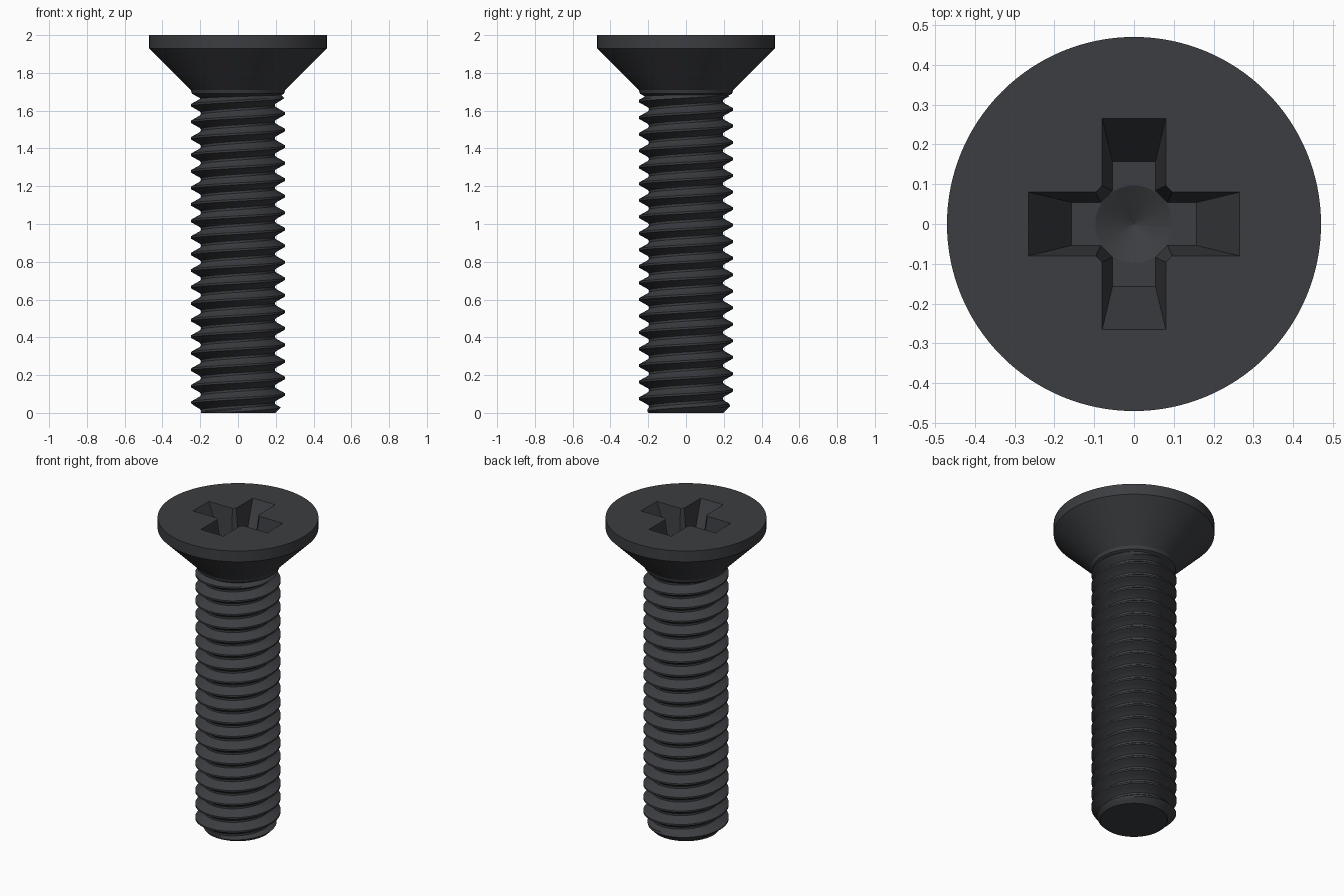
import bpy, bmesh, math

if "Cube" in bpy.data.objects:
    bpy.data.objects.remove(bpy.data.objects["Cube"])

PITCH, ROOT, CREST = 0.0875, 0.197, 0.25
TAU = 2 * math.pi

mat = bpy.data.materials.new("dark_steel")
mat.diffuse_color = (0.045, 0.047, 0.052, 1)
mat.use_nodes = True
mat.node_tree.nodes["Principled BSDF"].inputs["Base Color"].default_value = mat.diffuse_color


def finish(bm, name):
    bmesh.ops.remove_doubles(bm, verts=bm.verts[:], dist=1e-5)
    bmesh.ops.recalc_face_normals(bm, faces=bm.faces[:])
    me = bpy.data.meshes.new(name)
    bm.to_mesh(me)
    bm.free()
    me.materials.append(mat)
    ob = bpy.data.objects.new(name, me)
    bpy.context.collection.objects.link(ob)
    return ob


def loft(name, rings):
    """Join equal-length closed rings of points and cap both ends."""
    bm = bmesh.new()
    vs = [[bm.verts.new(p) for p in ring] for ring in rings]
    n = len(vs[0])
    for a, b in zip(vs, vs[1:]):
        for i in range(n):
            j = (i + 1) % n
            bm.faces.new((a[i], a[j], b[j], b[i]))
    bm.faces.new(vs[0])
    bm.faces.new(vs[-1])
    return finish(bm, name)


def circle(r, z, n):
    return [(r * math.cos(TAU * i / n), r * math.sin(TAU * i / n), z) for i in range(n)]


def cross(t, z_top=2.0, depth=0.22):
    """Cross outline at fraction t of the recess depth (0 = top)."""
    ext, w, c = 0.265 - 0.108 * t, 0.08 - 0.026 * t, 0.016 + 0.014 * t
    pts = []
    for q in range(4):
        co, si = ((1, 0), (0, 1), (-1, 0), (0, -1))[q]
        for x, y in ((ext, -w), (ext, w), (w + c, w), (w, w + c)):
            pts.append((x * co - y * si, x * si + y * co, z_top - depth * t))
    return pts


def smooth(ob, angle):
    bpy.ops.object.select_all(action='DESELECT')
    ob.select_set(True)
    bpy.context.view_layer.objects.active = ob
    bpy.ops.object.shade_smooth_by_angle(angle=math.radians(angle))


# Countersunk head
head = loft("head", [circle(r, z, 128) for r, z in
                     ((0.19, 1.66), (0.244, 1.69), (0.25, 1.71), (0.47, 1.93), (0.47, 2.0))])

# Cross recess: tapered cross plus a shallow conical centre
cutters = [loft("recess_cross_cutter", [cross(-0.2), cross(1)]),
           loft("recess_cone_cutter", [circle(r, z, 48) for r, z in
                                       ((0.0004, 1.73), (0.097, 1.78), (0.0004, 1.82))])]
for cutter in cutters:
    cutter.hide_render = True
    mod = head.modifiers.new("recess", 'BOOLEAN')
    mod.operation = 'DIFFERENCE'
    mod.solver = 'EXACT'
    mod.object = cutter
    bpy.context.view_layer.objects.active = head
    bpy.ops.object.modifier_apply(modifier=mod.name)
for cutter in cutters:
    bpy.data.objects.remove(cutter)
smooth(head, 20)

# Threaded shaft: thread profile (fraction of pitch, radius) swept along a helix
PROFILE = ((-0.06, CREST), (0.06, CREST), (0.21, 0.2265), (0.36, 0.203),
           (0.43, ROOT), (0.57, ROOT), (0.64, 0.203), (0.79, 0.2265))
N, M, TOP, PHASE = 64, len(PROFILE), 1.715, 0.01
bm = bmesh.new()
columns = (math.ceil(TOP / PITCH) + 4) * M
grid = []
for i in range(N):
    a = TAU * i / N
    col = []
    for j in range(columns):
        u, r = PROFILE[j % M]
        z = PITCH * (j // M - 2 + u + i / N) + PHASE
        z = min(max(z, 0), TOP)
        r = min(r, ROOT + z, ROOT + TOP - z)  # chamfered tip and thread run-out
        col.append(bm.verts.new((r * math.cos(a), r * math.sin(a), z)))
    grid.append(col)
for i in range(N):
    nxt, shift = (grid[i + 1], 0) if i < N - 1 else (grid[0], M)
    for j in range(columns - 1 - shift):
        a, b = grid[i][j], grid[i][j + 1]
        c, d = nxt[j + 1 + shift], nxt[j + shift]
        if max(v.co.z for v in (a, b, c, d)) > 0 and min(v.co.z for v in (a, b, c, d)) < TOP:
            bm.faces.new((a, d, c, b))
bmesh.ops.delete(bm, geom=[v for v in bm.verts if not v.link_faces], context='VERTS')
bmesh.ops.remove_doubles(bm, verts=bm.verts[:], dist=1e-5)
bmesh.ops.holes_fill(bm, edges=[e for e in bm.edges if e.is_boundary], sides=0)
shaft = finish(bm, "threaded_shaft")
smooth(shaft, 30)
